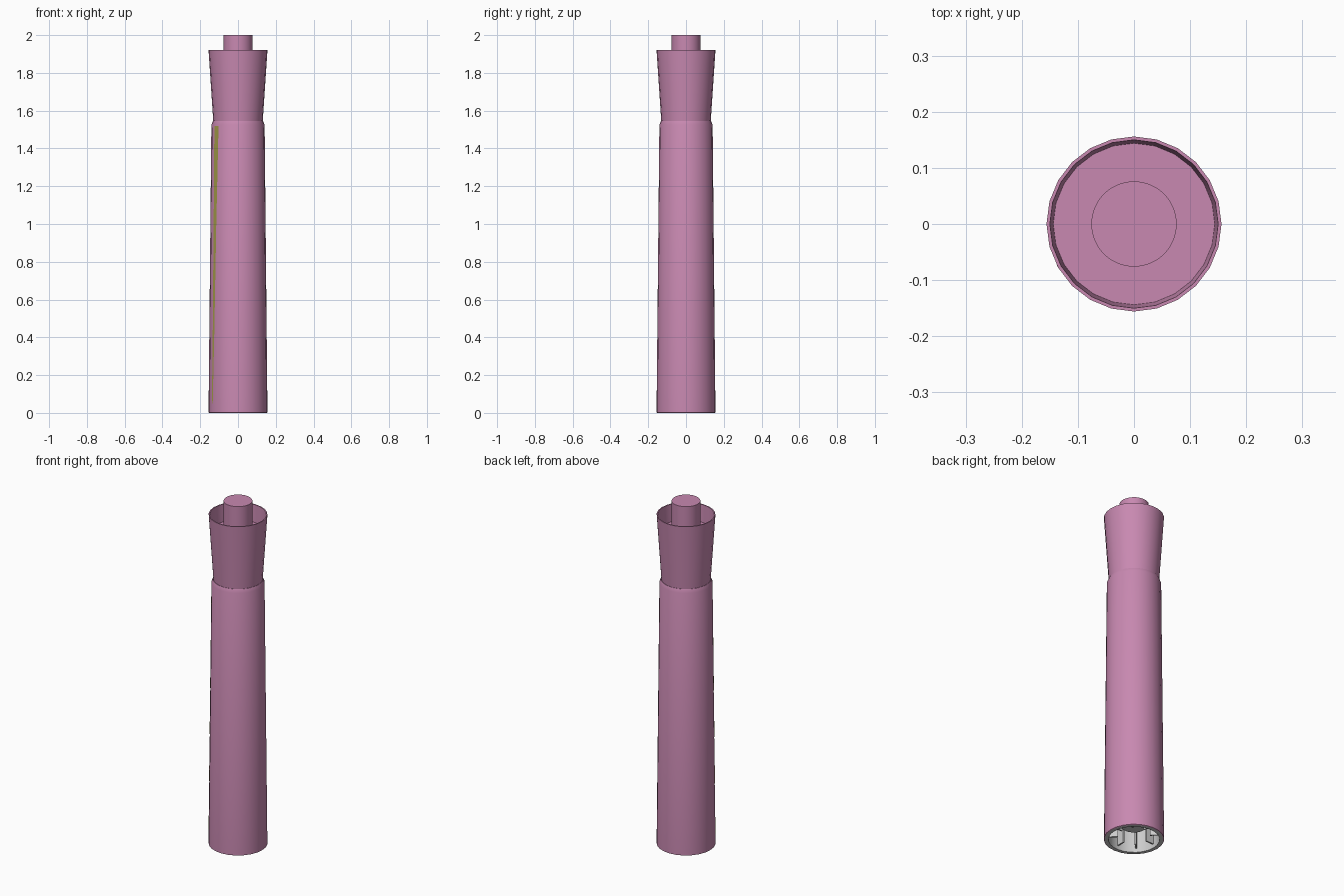
import bpy, bmesh, math
from mathutils import Matrix

if "Cube" in bpy.data.objects:
    bpy.data.objects.remove(bpy.data.objects["Cube"])


def material(name, color):
    m = bpy.data.materials.new(name)
    m.diffuse_color = color
    m.use_nodes = True
    m.node_tree.nodes["Principled BSDF"].inputs["Base Color"].default_value = m.diffuse_color
    return m


pink = material("pink", (0.58, 0.25, 0.44, 1))
olive = material("olive", (0.40, 0.36, 0.07, 1))


def finish(name, bm, mat=None, recalc=True):
    if recalc:
        bmesh.ops.recalc_face_normals(bm, faces=bm.faces)
    me = bpy.data.meshes.new(name)
    bm.to_mesh(me)
    bm.free()
    ob = bpy.data.objects.new(name, me)
    bpy.context.collection.objects.link(ob)
    if mat:
        me.materials.append(mat)
    bpy.ops.object.select_all(action='DESELECT')
    bpy.context.view_layer.objects.active = ob
    ob.select_set(True)
    bpy.ops.object.shade_smooth_by_angle(angle=math.radians(30))
    return ob


def lathe(name, profile, n, mat=None, loop=False):
    """Revolve (radius, z) points; radius 0 closes at the axis."""
    bm = bmesh.new()
    rings = []
    for r, z in profile:
        if r == 0:
            rings.append([bm.verts.new((0, 0, z))] * n)
        else:
            rings.append([bm.verts.new((r * math.cos(2 * math.pi * i / n),
                                        r * math.sin(2 * math.pi * i / n), z)) for i in range(n)])
    pairs = list(zip(rings, rings[1:]))
    if loop:
        pairs.append((rings[-1], rings[0]))
    for a, b in pairs:
        for i in range(n):
            j = (i + 1) % n
            corners = list(dict.fromkeys((a[i], a[j], b[j], b[i])))
            if len(corners) > 2:
                bm.faces.new(corners)
    return finish(name, bm, mat)


# Tapered handle tube with chamfered shoulder, joined to the flared cup
lathe("handle_and_cup", [
    (0.152, 0.0), (0.156, 0.002), (0.141, 1.525), (0.133, 1.545), (0.131, 1.545),
    (0.156, 1.92), (0.150, 1.92), (0.144, 1.82), (0, 1.82),
    (0, 1.50), (0.122, 1.50), (0.137, 0.002)], 24, pink, loop=True)

# Central peg standing in the cup
lathe("top_peg", [(0, 1.815), (0.076, 1.815), (0.076, 2.0), (0, 2.0)], 48, pink)

# Grey inner sleeve and hub seen from below
lathe("inner_sleeve", [(0.152, 0.0), (0.133, 0.0), (0.118, 1.49), (0.137, 1.49)],
      24, loop=True)
lathe("inner_hub", [(0, 0.08), (0.066, 0.08), (0.066, 1.495), (0, 1.495)], 32)

# Radial ribs inside the sleeve
bm = bmesh.new()
for k in range(8):
    m = (Matrix.Rotation(k * math.pi / 4, 4, 'Z')
         @ Matrix.Translation((0.105, 0, 0.755))
         @ Matrix.Diagonal((0.045, 0.008, 1.47, 1)))
    bmesh.ops.create_cube(bm, size=1, matrix=m)
finish("inner_ribs", bm)

# Thin coloured stripe on the front left of the handle
bm = bmesh.new()
rows = []
for z, x0, x1 in [(0.05, -0.138, -0.134), (0.4, -0.134, -0.126),
                  (1.0, -0.129, -0.115), (1.52, -0.125, -0.103)]:
    r = 0.1565 - 0.0098 * z
    rows.append([bm.verts.new((x, -math.sqrt(r * r - x * x), z)) for x in (x0, x1)])
for a, b in zip(rows, rows[1:]):
    bm.faces.new((a[0], a[1], b[1], b[0]))
finish("front_stripe", bm, olive, recalc=False)
